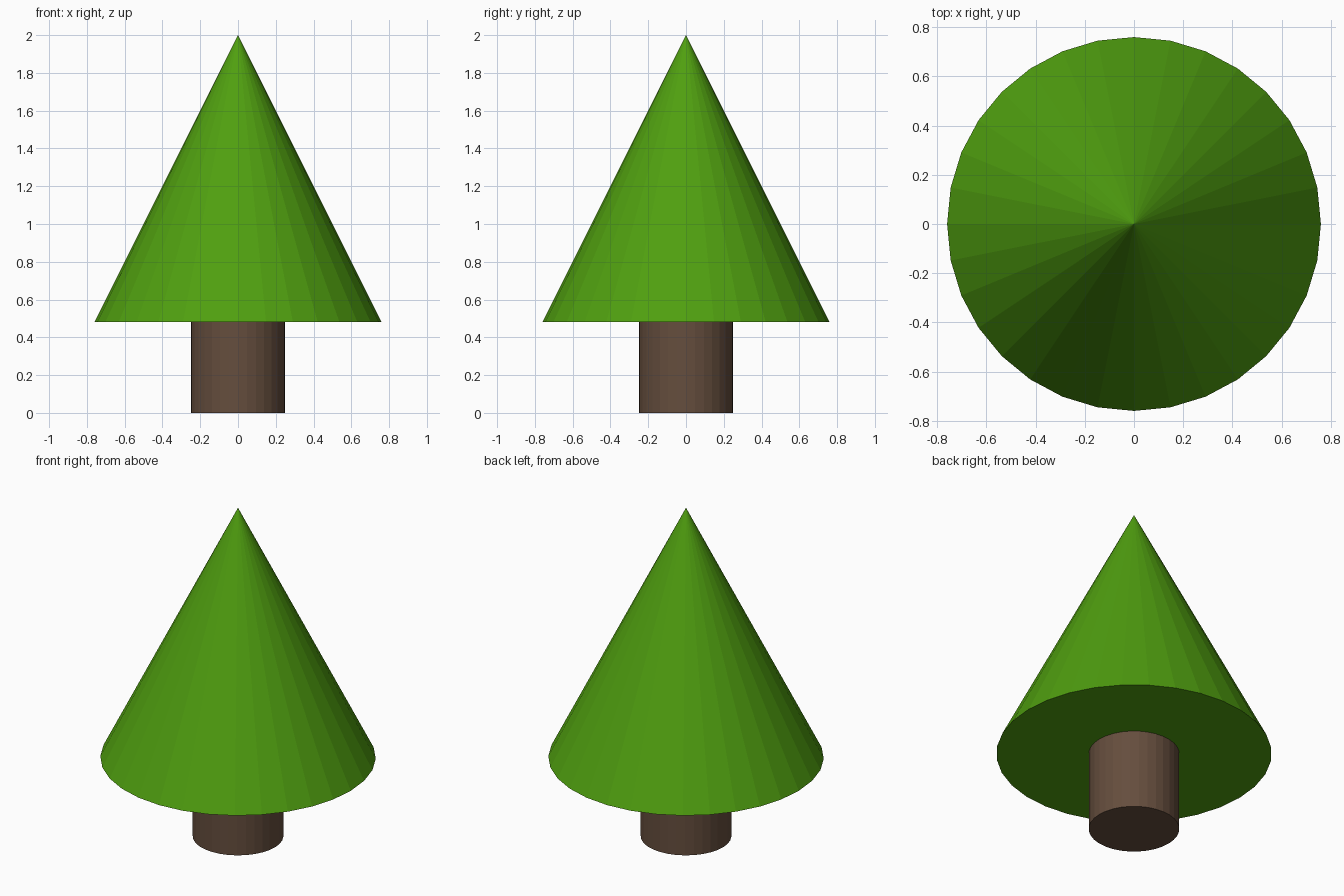
import bpy

if "Cube" in bpy.data.objects:
    bpy.data.objects.remove(bpy.data.objects["Cube"])

SIDES = 32


def paint(obj, name, color):
    mat = bpy.data.materials.new(name)
    mat.diffuse_color = (*color, 1.0)
    mat.use_nodes = True
    mat.node_tree.nodes["Principled BSDF"].inputs["Base Color"].default_value = mat.diffuse_color
    obj.data.materials.append(mat)


# Trunk: short flat-shaded cylinder, its top slightly sunk into the foliage
bpy.ops.mesh.primitive_cylinder_add(vertices=SIDES, radius=0.25, depth=0.5, location=(0, 0, 0.25))
trunk = bpy.context.object
trunk.name = "trunk"
paint(trunk, "bark_brown", (0.13, 0.075, 0.047))

# Foliage: flat-shaded cone with a closed underside
bpy.ops.mesh.primitive_cone_add(vertices=SIDES, radius1=0.76, radius2=0, depth=1.52, location=(0, 0, 1.24))
foliage = bpy.context.object
foliage.name = "foliage"
paint(foliage, "leaf_green", (0.08, 0.35, 0.005))
